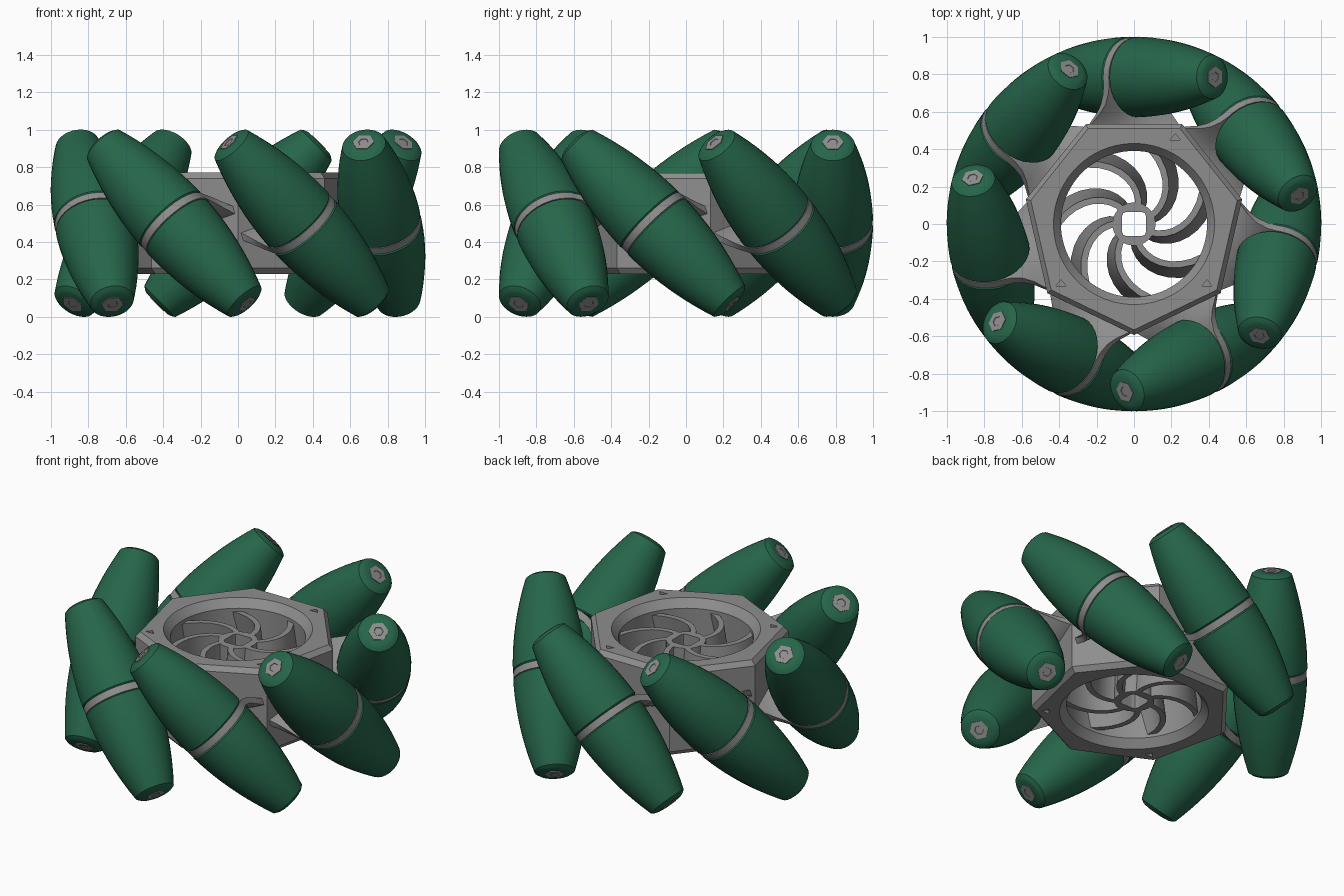
import bpy, bmesh, math
from mathutils import Matrix, Vector

if "Cube" in bpy.data.objects:
    bpy.data.objects.remove(bpy.data.objects["Cube"])

N = 7            # rollers around the wheel
D = 0.785        # distance from wheel axis to roller axis
MID = 0.5        # mid height


def material(name, rgb):
    m = bpy.data.materials.new(name)
    m.diffuse_color = (*rgb, 1)
    m.use_nodes = True
    m.node_tree.nodes["Principled BSDF"].inputs["Base Color"].default_value = m.diffuse_color
    return m


GREEN = material("roller green", (0.019, 0.13, 0.068))
GREY = material("hub grey", (0.27, 0.27, 0.27))


def make_object(name, bm, mat, matrix=None, smooth=35):
    bmesh.ops.recalc_face_normals(bm, faces=bm.faces)
    me = bpy.data.meshes.new(name)
    bm.to_mesh(me)
    bm.free()
    me.materials.append(mat)
    if smooth:
        me.shade_smooth()
        me.set_sharp_from_angle(angle=math.radians(smooth))
    ob = bpy.data.objects.new(name, me)
    bpy.context.collection.objects.link(ob)
    if matrix:
        ob.matrix_world = matrix
    return ob


def skin(bm, loops, close=False, caps=True):
    """Join rings of points into a tube; close wraps the last ring to the first."""
    rings = [[bm.verts.new(p) for p in loop] for loop in loops]
    n = len(rings[0])
    pairs = list(zip(rings, rings[1:])) + ([(rings[-1], rings[0])] if close else [])
    for a, b in pairs:
        for i in range(n):
            j = (i + 1) % n
            bm.faces.new((a[i], a[j], b[j], b[i]))
    if caps and not close:
        bm.faces.new(rings[0])
        bm.faces.new(rings[-1])


def lathe(bm, profile, sides):
    """Profile of (distance along z, radius)."""
    skin(bm, [[(r * math.cos(2 * math.pi * i / sides), r * math.sin(2 * math.pi * i / sides), s)
               for i in range(sides)] for s, r in profile])


def barrel_radius(s):
    """Roller radius at distance s so that the wheel's outline is a unit circle."""
    lo, hi = 0.0, 0.4
    for _ in range(30):
        r = (lo + hi) / 2
        reach = max((D + r * math.cos(k * 0.02)) ** 2 + (s + r * math.sin(k * 0.02)) ** 2 / 2
                    for k in range(60))
        lo, hi = (r, hi) if reach < 1 else (lo, r)
    return lo


def hept(angle, r):
    """Radius of a heptagon with a corner at -90 degrees."""
    step = 2 * math.pi / N
    a = (angle + math.pi / 2) % step - step / 2
    return r * math.cos(step / 2) / math.cos(a)


# Heptagonal hub ring with a round, chamfered bore
SEG = 84
angles = [-math.pi / 2 + 2 * math.pi * i / SEG for i in range(SEG)]


def ring(r, z, flat):
    return [((hept(a, r) if flat else r) * math.cos(a),
             (hept(a, r) if flat else r) * math.sin(a), z) for a in angles]


bm = bmesh.new()
skin(bm, [ring(0.565, 0.23, True), ring(0.592, 0.26, True), ring(0.592, 0.74, True),
          ring(0.565, 0.77, True), ring(0.43, 0.77, False), ring(0.39, 0.72, False),
          ring(0.39, 0.28, False), ring(0.43, 0.23, False)], close=True)
hub = make_object("hub_ring", bm, GREY, smooth=20)

# Small triangular pockets on both faces of the hub
bm = bmesh.new()
for x, y in ((0.22, 0.46), (-0.39, -0.32), (0.39, -0.32)):
    for z in (0.23, 0.77):
        skin(bm, [[(x + dx, y + dy, z + dz) for dx, dy in ((-0.028, -0.012), (0.028, -0.012), (0, 0.022))]
                  for dz in (-0.02, 0.02)])
cutter = make_object("pocket_cutter", bm, GREY, smooth=0)
cutter.hide_render = True
cutter.hide_viewport = True
mod = hub.modifiers.new("pockets", 'BOOLEAN')
mod.object = cutter
mod.operation = 'DIFFERENCE'
mod.solver = 'EXACT'

# Centre boss with square hole
bm = bmesh.new()


def boss_loop(r, z, square):
    out = []
    for i in range(28):
        a = 2 * math.pi * (i + 0.5) / 28
        k = min(r / max(abs(math.cos(a)), abs(math.sin(a))), r * 1.25) if square else r
        out.append((k * math.cos(a), k * math.sin(a), z))
    return out


skin(bm, [boss_loop(0.115, 0.3, False), boss_loop(0.115, 0.7, False),
          boss_loop(0.065, 0.7, True), boss_loop(0.065, 0.3, True)], close=True)
make_object("centre_boss", bm, GREY)

# Swept, leaning spokes
for k in range(N):
    bm = bmesh.new()
    loops = []
    for i in range(9):
        t = i / 8
        loop = []
        for z, lean, side in ((0.3, -7, -1), (0.3, -7, 1), (0.7, 7, 1), (0.7, 7, -1)):
            def path(u):
                a = math.radians(-85 + 360 / N * k + lean + 52 * u ** 1.2)
                return Vector((math.cos(a), math.sin(a), 0)) * (0.095 + 0.31 * u)
            d = (path(t + 0.02) - path(max(t - 0.02, 0))).normalized()
            p = path(t) + Vector((-d.y, d.x, 0)) * 0.017 * side
            loop.append((p.x, p.y, z))
        loops.append(loop)
    skin(bm, loops)
    make_object(f"spoke_{k + 1}", bm, GREY, smooth=25)

# Bracket outline: (distance from wheel axis, half width, tilt in degrees)
R = 0.212
bracket = [(0.48, 0.27, 10), (0.54, 0.24, 18), (0.59, 0.215, 28), (0.64, 0.205, 37),
           (0.70, 0.205, 43), (0.745, 0.21, 45)]
bracket += [(D + R * math.sin(math.radians(q)), R * math.cos(math.radians(q)), 45)
            for q in (0, 12, 24, 36, 48, 60, 70, 78, 85)]

half_profile = [(s, barrel_radius(s)) for s in [0.03 + 0.56 * i / 10 for i in range(11)]]
half_profile = [(0.022, 0.0), (0.022, 0.207)] + half_profile + [(0.603, 0.098), (0.609, 0.08), (0.609, 0.0)]
screw_profile = [(0.58, 0.058), (0.613, 0.058), (0.613, 0.028), (0.61, 0.026), (0.61, 0.0)]

for k in range(N):
    a = math.pi / 2 + 2 * math.pi * k / N
    frame = Matrix.Translation((0, 0, MID)) @ Matrix.Rotation(a, 4, 'Z')

    # Twisted bracket plate holding the roller at its waist
    bm = bmesh.new()
    loops = []
    for rho, w, tilt in bracket:
        c, s = math.cos(math.radians(tilt)), math.sin(math.radians(tilt))
        us = [-1, -0.5, 0, 0.5, 1]
        pts = [(u, 0.021) for u in us] + [(u, -0.021) for u in reversed(us)]
        loops.append([(rho, u * w * c - h * s, u * w * s + h * c) for u, h in pts])
    skin(bm, loops)
    make_object(f"bracket_{k + 1}", bm, GREY, frame)

    # Two barrel halves and their hexagonal end screws
    for name, flip in (("upper", 0), ("lower", math.pi)):
        m = (frame @ Matrix.Translation((D, 0, 0)) @ Matrix.Rotation(math.radians(45) + flip, 4, 'X'))
        bm = bmesh.new()
        lathe(bm, half_profile, 32)
        bmesh.ops.remove_doubles(bm, verts=bm.verts, dist=1e-5)
        make_object(f"{name}_roller_{k + 1}", bm, GREEN, m)
        bm = bmesh.new()
        lathe(bm, screw_profile, 6)
        bmesh.ops.remove_doubles(bm, verts=bm.verts, dist=1e-5)
        make_object(f"{name}_screw_{k + 1}", bm, GREY, m, smooth=0)
